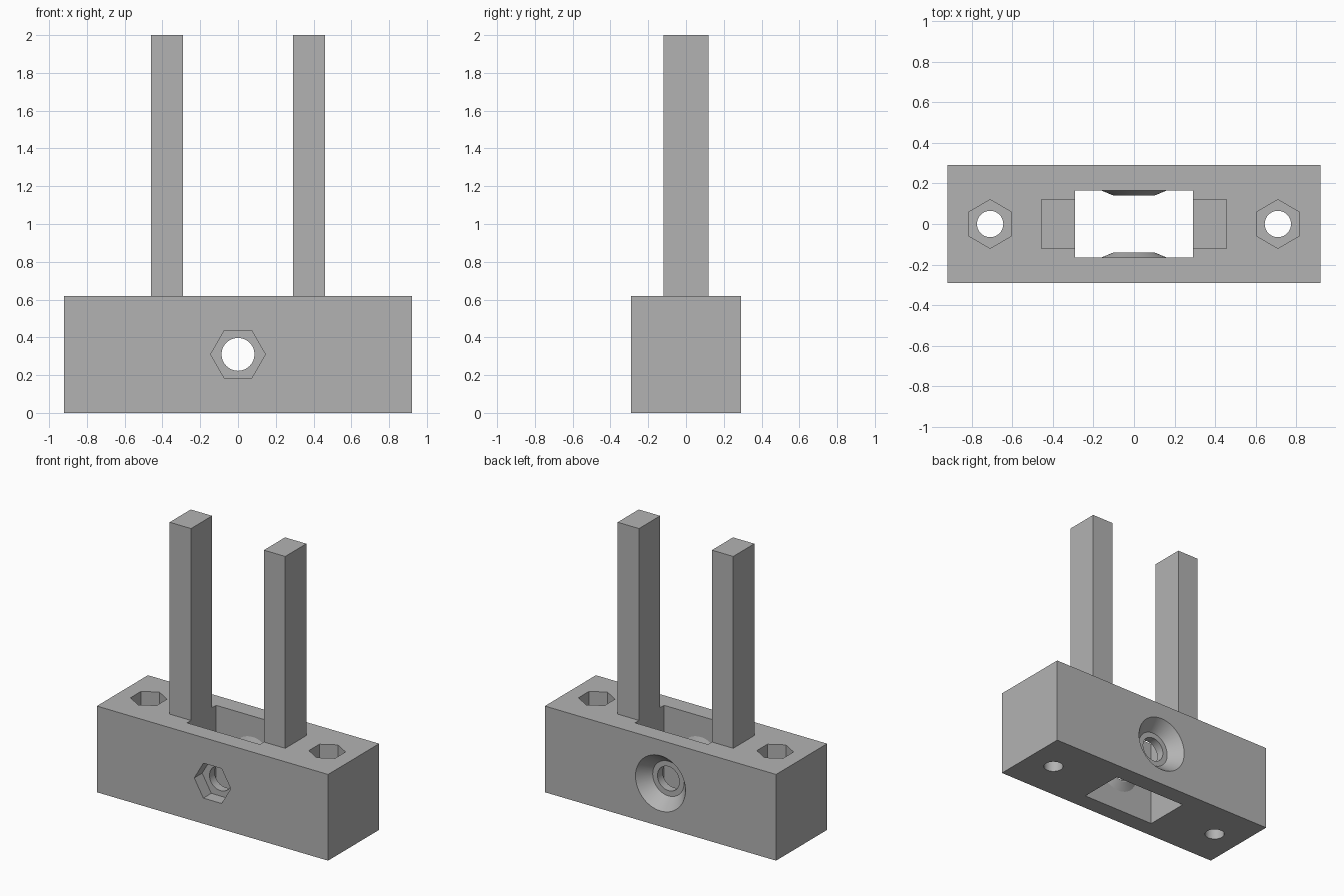
import bpy
from math import pi

if "Cube" in bpy.data.objects:
    bpy.data.objects.remove(bpy.data.objects["Cube"], do_unlink=True)

grey = bpy.data.materials.new("plain grey")
grey.use_nodes = True
colour = (0.45, 0.45, 0.45, 1)
grey.diffuse_color = colour
grey.node_tree.nodes["Principled BSDF"].inputs["Base Color"].default_value = colour


def box(name, low, high):
    centre = [(a + b) / 2 for a, b in zip(low, high)]
    bpy.ops.mesh.primitive_cube_add(size=1, location=centre)
    ob = bpy.context.object
    ob.name = name
    ob.scale = [b - a for a, b in zip(low, high)]
    bpy.ops.object.transform_apply(location=True, rotation=True, scale=True)
    ob.data.materials.append(grey)
    return ob


def cone(name, centre, r1, r2, depth, rotation=(0, 0, 0), sides=48):
    bpy.ops.mesh.primitive_cone_add(vertices=sides, radius1=r1, radius2=r2, depth=depth,
                                    location=centre, rotation=rotation)
    ob = bpy.context.object
    ob.name = name
    bpy.ops.object.transform_apply(location=True, rotation=True, scale=True)
    ob.data.materials.append(grey)
    return ob


def along_y(name, y1, r1, y2, r2, sides=48, twist=0):
    # solid from y1 (rear end) to y2 (front end) at the middle of the block
    return cone(name, (0, (y1 + y2) / 2, MID), r1, r2, y1 - y2, (pi / 2, twist, 0), sides)


def combine(target, tool, operation):
    tool.hide_render = True
    mod = target.modifiers.new("join", 'BOOLEAN')
    mod.operation, mod.solver, mod.object = operation, 'EXACT', tool
    bpy.context.view_layer.objects.active = target
    bpy.ops.object.modifier_apply(modifier=mod.name)
    bpy.data.objects.remove(tool, do_unlink=True)


TOP, MID = 0.62, 0.31
SLOT_X, SLOT_Y, HALF_Y = 0.29, 0.165, 0.29

# Block with central slot
block = box("base_block", (-0.92, -HALF_Y, 0), (0.92, HALF_Y, TOP))
combine(block, box("slot_cutter", (-SLOT_X, -SLOT_Y, -0.1), (SLOT_X, SLOT_Y, 0.8)), 'DIFFERENCE')

# Shallow conical bosses on the slot walls
combine(block, along_y("rear_boss", 0.175, 0.184, 0.14, 0.10), 'UNION')
combine(block, along_y("front_boss", -0.14, 0.10, -0.175, 0.184), 'UNION')

# Cross bore, front nut pocket, rear conical recess
combine(block, along_y("bore_cutter", 0.4, 0.087, -0.4, 0.087), 'DIFFERENCE')
combine(block, along_y("nut_cutter", -0.2, 0.145, -0.4, 0.145, 6, pi / 6), 'DIFFERENCE')
combine(block, along_y("recess_cutter", 0.30, 0.207, 0.20, 0.125), 'DIFFERENCE')

for side in (-1, 1):
    # Vertical mounting hole with hexagonal pocket
    x = side * 0.71
    combine(block, cone("hole_cutter", (x, 0, MID), 0.065, 0.065, 1), 'DIFFERENCE')
    combine(block, cone("pocket_cutter", (x, 0, TOP), 0.12, 0.12, 0.4, sides=6), 'DIFFERENCE')
    # Upright post
    inner, outer = sorted((side * SLOT_X, side * 0.46))
    box("left_post" if side > 0 else "right_post", (inner, -0.12, TOP), (outer, 0.12, 2))

# Smooth bores, crisp corners
bpy.ops.object.select_all(action='DESELECT')
block.select_set(True)
bpy.context.view_layer.objects.active = block
bpy.ops.object.shade_smooth_by_angle(angle=pi / 9)
